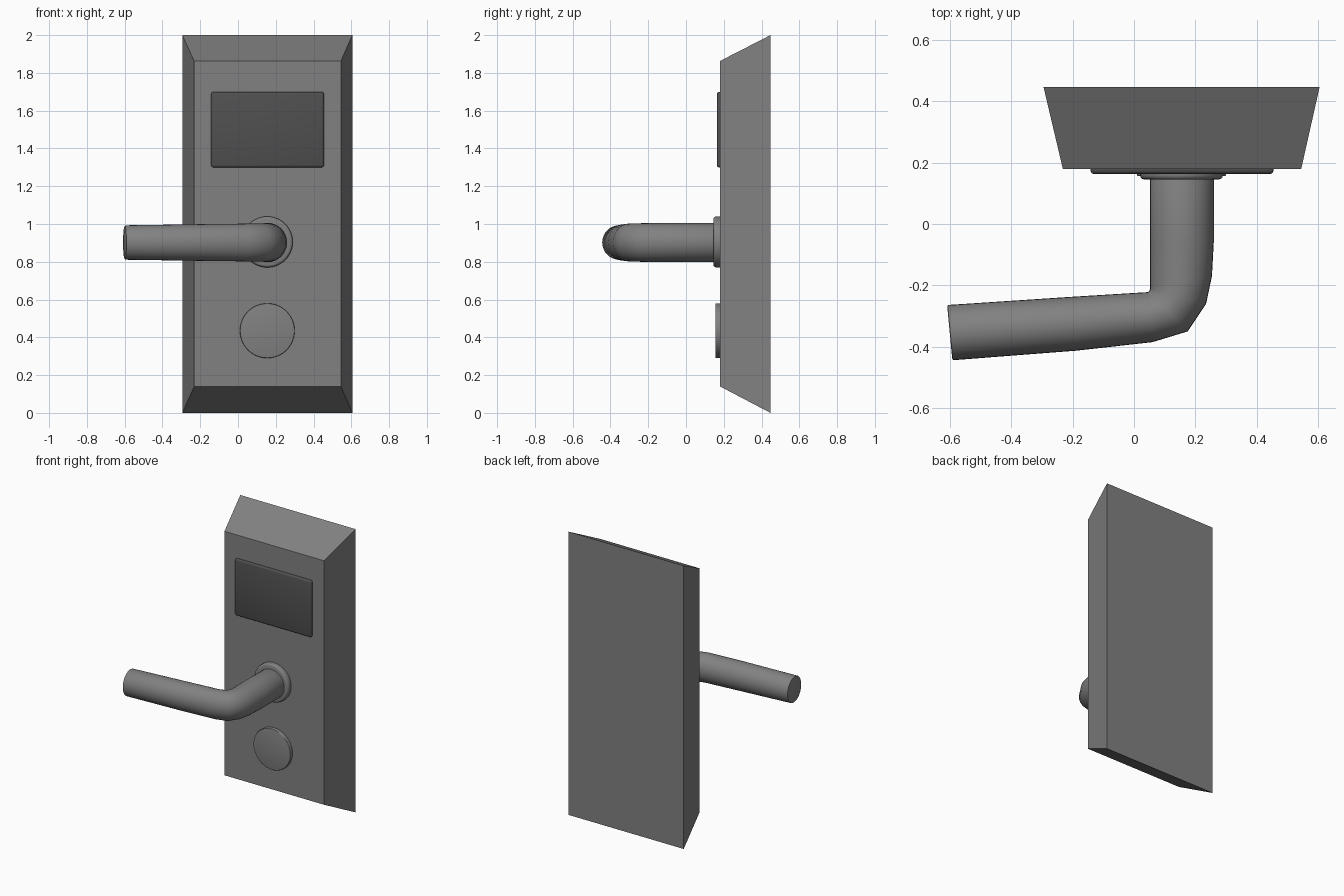
import bpy, bmesh, math
from mathutils import Vector

cube = bpy.data.objects.get("Cube")
if cube:
    bpy.data.objects.remove(cube, do_unlink=True)


def material(name, value):
    m = bpy.data.materials.new(name)
    m.use_nodes = True
    colour = (value, value, value, 1)
    m.diffuse_color = colour
    m.node_tree.nodes["Principled BSDF"].inputs["Base Color"].default_value = colour
    return m


METAL = material("satin grey metal", 0.22)
DARK = material("dark grey panel", 0.08)


def finish(name, bm, mat, bevel=0, segments=3, smooth=True):
    bmesh.ops.recalc_face_normals(bm, faces=bm.faces)
    mesh = bpy.data.meshes.new(name)
    bm.to_mesh(mesh)
    bm.free()
    mesh.materials.append(mat)
    ob = bpy.data.objects.new(name, mesh)
    bpy.context.collection.objects.link(ob)
    bpy.ops.object.select_all(action='DESELECT')
    ob.select_set(True)
    bpy.context.view_layer.objects.active = ob
    if bevel:
        mod = ob.modifiers.new("soft edges", 'BEVEL')
        mod.width = bevel
        mod.segments = segments
        mod.limit_method = 'ANGLE'
        mod.angle_limit = math.radians(50)
        bpy.ops.object.modifier_apply(modifier=mod.name)
    if smooth:
        bpy.ops.object.shade_smooth_by_angle(angle=math.radians(40))
    return ob


def loft(rings):
    """Skin closed rings of points and cap both ends."""
    bm = bmesh.new()
    loops = [[bm.verts.new(p) for p in ring] for ring in rings]
    n = len(loops[0])
    for a, b in zip(loops, loops[1:]):
        for i in range(n):
            j = (i + 1) % n
            bm.faces.new((a[i], a[j], b[j], b[i]))
    bm.faces.new(loops[0])
    bm.faces.new(loops[-1])
    return bm


def rectangle(x0, x1, z0, z1, y):
    return [(x0, y, z0), (x1, y, z0), (x1, y, z1), (x0, y, z1)]


def circle(x, z, r, y, n=48):
    return [(x + r * math.cos(math.tau * i / n), y, z + r * math.sin(math.tau * i / n))
            for i in range(n)]


# Tapered back plate
finish("back_plate", loft([rectangle(-0.295, 0.605, 0, 2, 0.447),
                           rectangle(-0.232, 0.545, 0.14, 1.863, 0.18)]),
       METAL, smooth=False)

# Dark reader panel
finish("reader_panel", loft([rectangle(-0.142, 0.455, 1.3, 1.7, 0.2),
                             rectangle(-0.142, 0.455, 1.3, 1.7, 0.163)]),
       DARK, bevel=0.012)

# Round collar behind the lever, and the lock cover below
finish("lever_collar", loft([circle(0.155, 0.905, 0.135, 0.2),
                             circle(0.155, 0.905, 0.135, 0.145)]), METAL, bevel=0.014)
finish("lock_cover", loft([circle(0.155, 0.435, 0.145, 0.2),
                           circle(0.155, 0.435, 0.145, 0.156)]), METAL, bevel=0.004)

# Bent lever: each section runs from the inside to the outside of the bend
AXIS_Z = 0.902
sections = [
    ((0.052, 0.17), (0.26, 0.17), 0.104),
    ((0.052, -0.06), (0.26, -0.06), 0.104),
    ((0.052, -0.205), (0.254, -0.17), 0.103),
    ((0.052, -0.212), (0.235, -0.26), 0.102),
    ((0.052, -0.218), (0.175, -0.35), 0.101),
    ((0.045, -0.222), (0.06, -0.385), 0.1),
    ((-0.2, -0.237), (-0.19, -0.413), 0.097),
    ((-0.609, -0.264), (-0.592, -0.444), 0.091),
]
rings = []
for inner, outer, half_height in sections:
    a, b = Vector(inner), Vector(outer)
    mid, arm = (a + b) / 2, (b - a) / 2
    ring = []
    for i in range(32):
        t = math.tau * i / 32
        p = mid + arm * math.cos(t)
        ring.append((p.x, p.y, AXIS_Z + half_height * math.sin(t)))
    rings.append(ring)
finish("lever_handle", loft(rings), METAL, bevel=0.01, segments=2)
